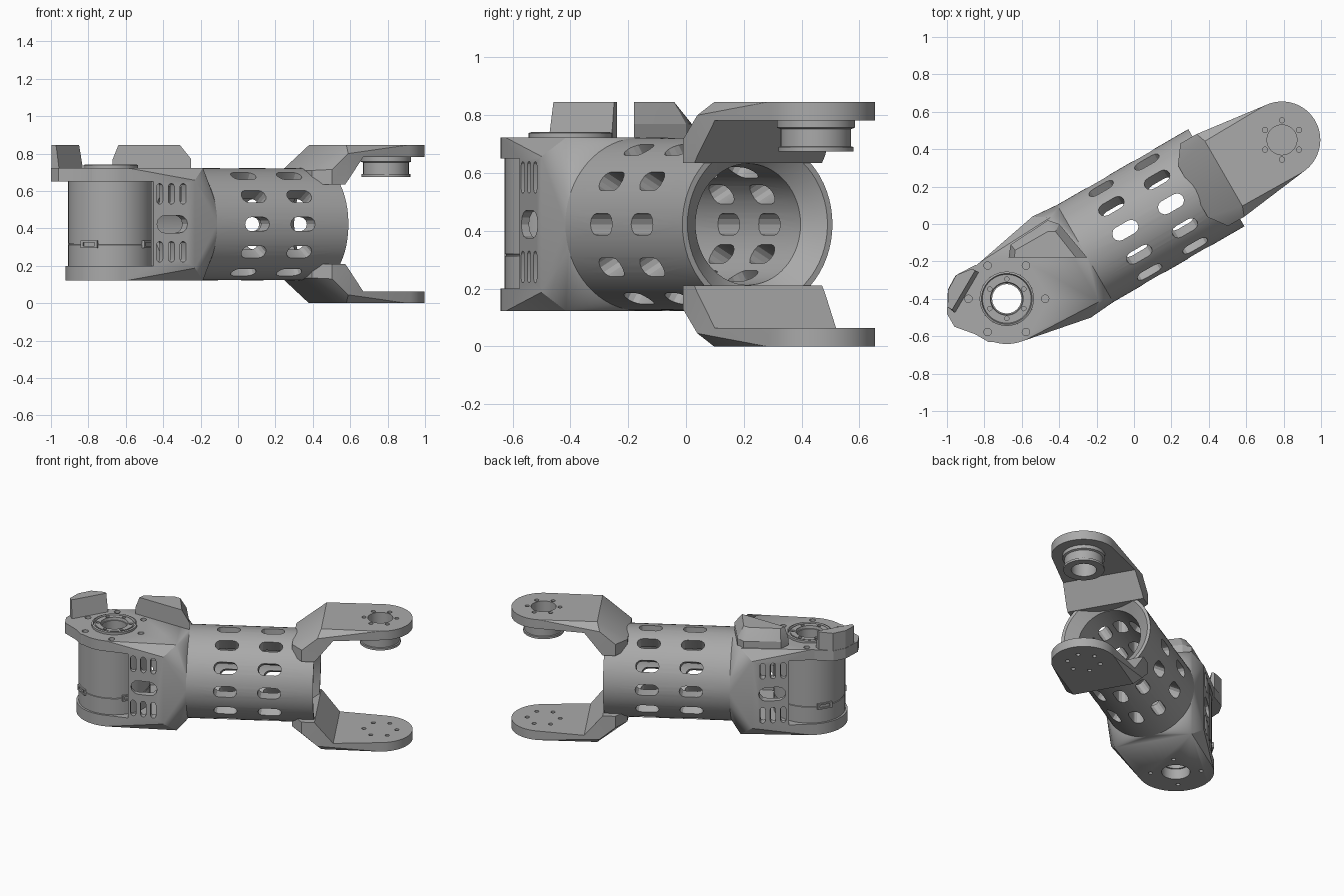
import bpy, bmesh, math
from math import cos, sin, pi, radians
from mathutils import Matrix, Vector

cube = bpy.data.objects.get("Cube")
if cube:
    bpy.data.objects.remove(cube)

MID = 0.4225            # height of the tube axis
MOTOR, FORK = -0.789, 0.91   # joint positions along the arm
PLACE = Matrix.Rotation(radians(30), 4, 'Z') @ Matrix.Translation((0, -0.006, 0))

grey = bpy.data.materials.new("matte_grey")
grey.use_nodes = True
grey.diffuse_color = (0.4, 0.4, 0.4, 1)
grey.node_tree.nodes["Principled BSDF"].inputs["Base Color"].default_value = (0.4, 0.4, 0.4, 1)


def make(name, bm):
    bmesh.ops.recalc_face_normals(bm, faces=bm.faces)
    mesh = bpy.data.meshes.new(name)
    bm.to_mesh(mesh)
    bm.free()
    mesh.materials.append(grey)
    ob = bpy.data.objects.new(name, mesh)
    bpy.context.collection.objects.link(ob)
    return ob


def add_prism(bm, pts, lo, hi, matrix=Matrix()):
    """Extrude a 2D outline from lo to hi along local z."""
    rings = [[bm.verts.new(matrix @ Vector((a, b, h))) for a, b in pts] for h in (lo, hi)]
    bm.faces.new(rings[0])
    bm.faces.new(rings[1])
    for i in range(len(pts)):
        j = (i + 1) % len(pts)
        bm.faces.new((rings[0][i], rings[0][j], rings[1][j], rings[1][i]))


def prism(name, *args):
    bm = bmesh.new()
    add_prism(bm, *args)
    return make(name, bm)


def hull(name, pts):
    bm = bmesh.new()
    for p in pts:
        bm.verts.new(p)
    out = bmesh.ops.convex_hull(bm, input=bm.verts)
    junk = {g for g in out["geom_interior"] + out["geom_unused"] if isinstance(g, bmesh.types.BMVert)}
    bmesh.ops.delete(bm, geom=list(junk), context='VERTS')
    bmesh.ops.dissolve_limit(bm, angle_limit=radians(0.5), verts=bm.verts, edges=bm.edges)
    return make(name, bm)


def lathe(name, profile, matrix, n=64):
    """Spin a closed (radius, height) profile around local z."""
    bm = bmesh.new()
    rings = [[bm.verts.new(matrix @ Vector((r * cos(2 * pi * i / n), r * sin(2 * pi * i / n), h)))
              for i in range(n)] for r, h in profile]
    for k, ring in enumerate(rings):
        nxt = rings[(k + 1) % len(rings)]
        for i in range(n):
            j = (i + 1) % n
            bm.faces.new((ring[i], ring[j], nxt[j], nxt[i]))
    return make(name, bm)


def circle(r, u=0, v=0, n=48, start=0, sweep=2 * pi):
    return [(u + r * cos(start + sweep * i / n), v + r * sin(start + sweep * i / n)) for i in range(n)]


def slot(length, width, n=6):
    """Rounded slot outline, long along the first axis."""
    r, d = width / 2, (length - width) / 2
    return [(s * (d + r * sin(pi * i / n)), s * r * cos(pi * i / n)) for s in (1, -1) for i in range(n + 1)]


def boolean(ob, tool, kind='DIFFERENCE'):
    mod = ob.modifiers.new("bool", 'BOOLEAN')
    mod.operation, mod.object, mod.solver = kind, tool, 'EXACT'
    bpy.context.view_layer.objects.active = ob
    bpy.ops.object.modifier_apply(modifier=mod.name)
    bpy.data.objects.remove(tool)


def bolt_holes(ob, u, radius, r, first, count, lo, hi):
    bm = bmesh.new()
    for k in range(count):
        a = radians(first - 30 + 360 * k / count)
        add_prism(bm, circle(r, u + radius * cos(a), radius * sin(a), 16), lo, hi)
    boolean(ob, make("cutter", bm))


def finish(ob):
    ob.data.transform(PLACE)
    bpy.ops.object.select_all(action='DESELECT')
    ob.select_set(True)
    bpy.context.view_layer.objects.active = ob
    bpy.ops.object.shade_smooth_by_angle(angle=radians(25))


ALONG = Matrix.Translation((0, 0, MID)) @ Matrix.Rotation(pi / 2, 4, 'Y')   # local z -> arm axis
SIDE = Matrix.Rotation(pi / 2, 4, 'X')                                      # outline (u, z), depth -> -v

# Perforated tube with a flared mouth
tube = lathe("perforated_tube", [(0.3, -0.31), (0.3, 0.505), (0.28, 0.505), (0.21, 0.44), (0.21, -0.31)], ALONG)
bm = bmesh.new()
for u in (-0.057, 0.225):
    for k in range(12):
        turn = Matrix.Translation((u, 0, MID)) @ Matrix.Rotation(k * pi / 6, 4, 'X')
        add_prism(bm, slot(0.15, 0.075), 0.16, 0.4, turn)
boolean(tube, make("cutter", bm))
finish(tube)

# Motor housing: round at the tube, chamfered box in the middle, round around the motor
pts = [(-0.305, a, MID + b) for a, b in circle(0.3, n=64)]
for s in (1, -1):
    for z in (1, -1):
        pts += [(-0.37, s * 0.26, MID + z * 0.3), (-0.45, s * 0.312, MID + z * 0.235)]
    pts += [(a, b, MID + s * 0.3) for a, b in circle(0.242, MOTOR)]
    pts += [(a, b, MID + s * 0.225) for a, b in circle(0.242, MOTOR)]
housing = hull("motor_housing", pts)
nose = [(-0.84, 0.24), (-0.964, 0.245), (-1.037, 0.2), (-1.106, 0.09), (-1.106, 0.01),
        (-1.03, -0.08), (-0.99, -0.15), (-0.9, -0.2), (-0.9, 0)]
boolean(housing, prism("cutter", nose, 0.65, MID + 0.3), 'UNION')
pocket = [(-1.3, -0.5), (-0.68, -0.5), (-0.68, -0.24), (-0.4, -0.25),
          (-0.4, 0.25), (-0.68, 0.24), (-0.68, 0.5), (-1.3, 0.5)]
boolean(housing, prism("cutter", pocket, 0.2, 0.65))
boolean(housing, prism("cutter", circle(0.21), -0.5, -0.2, ALONG))

# Vent slots through both side walls
bm = bmesh.new()
for u in (-0.645, -0.58, -0.515):
    for z in (0.275, 0.585):
        upright = [(u + b, z + a) for a, b in slot(0.11, 0.034)]
        for depth in (0.2, -0.4):
            add_prism(bm, upright, depth, depth + 0.2, SIDE)
for depth in (0.2, -0.4):
    add_prism(bm, [(a - 0.575, b + MID) for a, b in slot(0.17, 0.095)], depth, depth + 0.2, SIDE)
boolean(housing, make("cutter", bm))

# Bearing seat, bottom opening and bolt holes
boolean(housing, prism("cutter", circle(0.145, MOTOR), 0.6, 0.8))
boolean(housing, prism("cutter", circle(0.09, MOTOR), 0.0, 0.21))
bolt_holes(housing, MOTOR, 0.205, 0.02, 0, 6, 0.7, 0.8)
bolt_holes(housing, MOTOR, 0.16, 0.013, 45, 4, 0, 0.21)
finish(housing)

AT_MOTOR = Matrix.Translation((MOTOR, 0, 0))
AT_FORK = Matrix.Translation((FORK, 0, 0))

# Motor body with a joint line, and its output ring
motor = lathe("motor_body", [(0.228, 0.195), (0.228, 0.312), (0.224, 0.314), (0.224, 0.318), (0.228, 0.32),
                             (0.228, 0.655), (0.08, 0.655), (0.08, 0.195)], AT_MOTOR)
ring = lathe("output_ring", [(0.145, 0.64), (0.145, 0.738), (0.135, 0.742), (0.13, 0.73), (0.122, 0.73),
                             (0.122, 0.738), (0.088, 0.738), (0.085, 0.72), (0.078, 0.72), (0.078, 0.64)], AT_MOTOR)
bolt_holes(ring, MOTOR, 0.105, 0.012, 30, 6, 0.7, 0.8)
finish(motor)
finish(ring)

# Connector sockets on the motor
for i, deg in enumerate((-90, 90, 180)):
    turn = AT_MOTOR @ Matrix.Rotation(radians(deg + 30), 4, 'Z') @ Matrix.Rotation(pi / 2, 4, 'Y')
    w = 0.05
    socket = prism(f"connector_{i + 1}", [(-0.335, -w), (-0.295, -w), (-0.295, w), (-0.335, w)], 0.2, 0.236, turn)
    boolean(socket, prism("cutter", [(-0.325, -0.035), (-0.305, -0.035), (-0.305, 0.035), (-0.325, 0.035)],
                          0.228, 0.3, turn))
    finish(socket)

# Stop tab on the nose, with a sloping inner face
tab = [(-0.87, 0.232), (-0.96, 0.245), (-1.037, 0.197), (-1.085, 0.12)]
stop = hull("stop_tab", [(a, b, z) for a, b in tab for z in (0.7, 0.845)]
            + [(-0.845, 0.195, 0.7), (-1.065, 0.07, 0.7), (-0.86, 0.215, 0.845), (-1.072, 0.095, 0.845)])
finish(stop)

# Wedge block on top of the housing, outlined in world axes
low = [(-0.67, -0.18), (-0.25, -0.18), (-0.4, 0.0), (-0.46, 0.02), (-0.66, -0.11)]
high = [(-0.64, -0.18), (-0.31, -0.18), (-0.42, -0.04), (-0.46, -0.04), (-0.635, -0.14)]
wedge = hull("wedge_block", [PLACE.inverted() @ Vector((x, y, z))
                             for row, zs in ((low, (0.7, 0.77)), (high, (0.845,))) for x, y in row for z in zs])
finish(wedge)

# Fork arms, the lower one mirrored
for name, flip in (("upper_fork_arm", 1), ("lower_fork_arm", -1)):
    pts = [(a, b, z) for a, b in circle(0.205, FORK, n=40, start=-1.6, sweep=3.28) for z in (0.78, 0.845)]
    for s in (1, -1):
        pts += [(0.36, s * 0.16, 0.71), (0.36, s * 0.16, 0.635), (0.43, s * 0.255, 0.715), (0.43, s * 0.255, 0.635),
                (0.53, s * 0.255, 0.8), (0.53, s * 0.255, 0.635), (0.55, s * 0.2, 0.845)]
    arm = hull(name, pts)
    gap = [(0.51, 0.5), (0.51, 0.634), (0.63, 0.782), (1.3, 0.782), (1.3, 0.5)]
    boolean(arm, prism("cutter", gap, -0.5, 0.5, SIDE))
    bolt_holes(arm, FORK, 0.105, 0.014, 30, 6, 0.7, 0.9)
    if flip > 0:
        boolean(arm, prism("cutter", circle(0.08, FORK), 0.7, 0.9))
    else:
        arm.data.transform(Matrix.Translation((0, 0, 2 * MID)) @ Matrix.Scale(-1, 4, (0, 0, 1)))
        arm.data.flip_normals()
    finish(arm)

# Bearing hub under the upper arm
hub = lathe("bearing_hub", [(0.08, 0.79), (0.135, 0.79), (0.135, 0.757), (0.122, 0.752), (0.122, 0.692),
                            (0.13, 0.69), (0.13, 0.675), (0.08, 0.675)], AT_FORK)
finish(hub)
